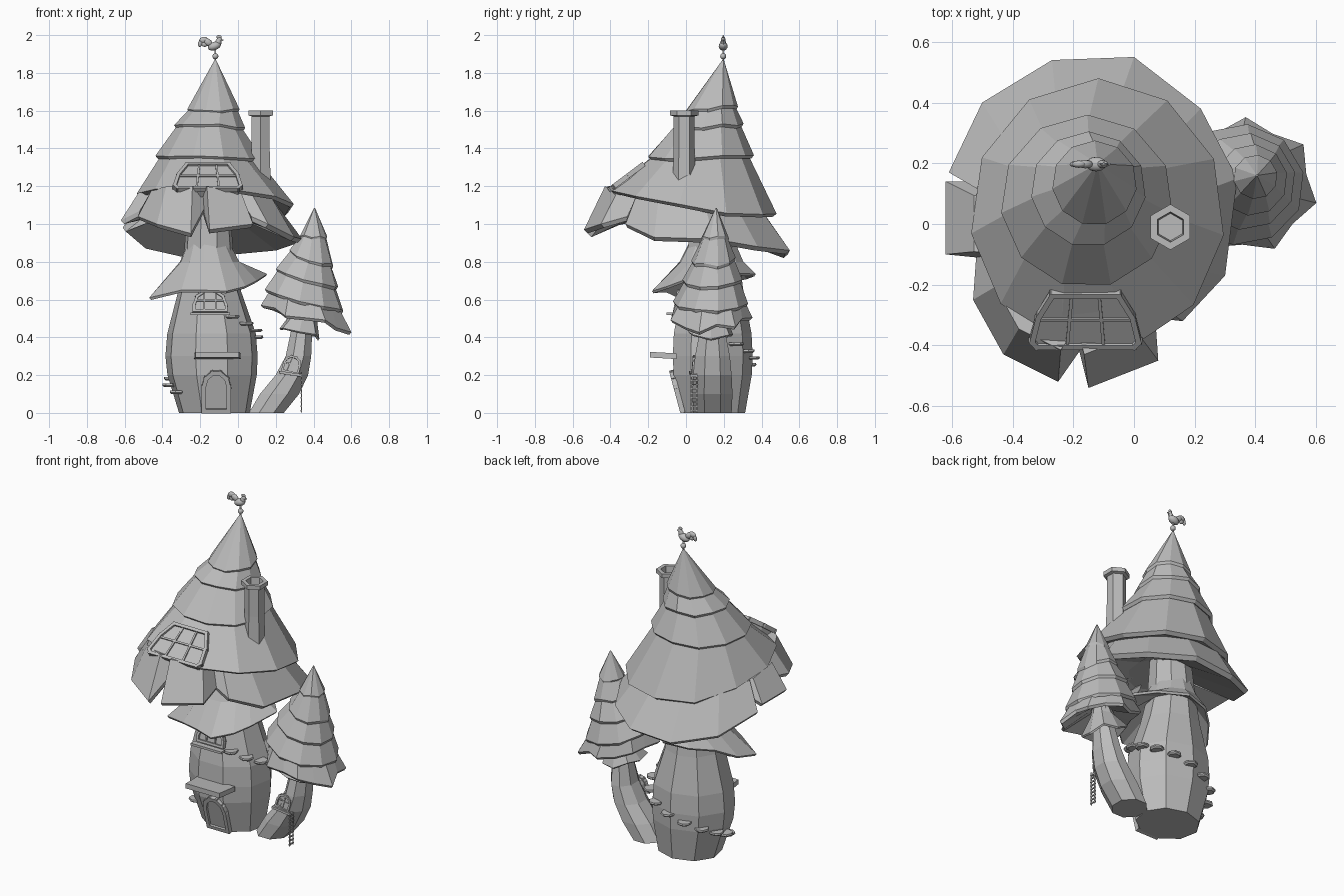
import bpy, bmesh, math, random
from math import sin, cos, pi, radians
from mathutils import Vector, Matrix

random.seed(4)
cube = bpy.data.objects.get("Cube")
if cube:
    bpy.data.objects.remove(cube, do_unlink=True)

stone = bpy.data.materials.new("plain_grey")
stone.use_nodes = True
stone.diffuse_color = (0.5, 0.5, 0.5, 1)
stone.node_tree.nodes["Principled BSDF"].inputs["Base Color"].default_value = (0.5, 0.5, 0.5, 1)


def finish(name, bm, smooth=False):
    bmesh.ops.recalc_face_normals(bm, faces=bm.faces)
    mesh = bpy.data.meshes.new(name)
    bm.to_mesh(mesh)
    bm.free()
    mesh.materials.append(stone)
    for p in mesh.polygons:
        p.use_smooth = smooth
    obj = bpy.data.objects.new(name, mesh)
    bpy.context.collection.objects.link(obj)
    return obj


def ring(n, c, rx, ry=None, tilt=(0, 0), jag=0, drop=0, phase=0):
    """Polygon ring; tilt slopes it, jag alternates the radius, drop jitters z."""
    ry = ry or rx
    pts = []
    for i in range(n):
        a = phase + 2 * pi * i / n
        k = 1 + (jag if i % 2 else -jag)
        x, y = rx * k * cos(a), ry * k * sin(a)
        z = c[2] + tilt[0] * x + tilt[1] * y + random.uniform(-drop, drop)
        pts.append(Vector((c[0] + x, c[1] + y, z)))
    return pts


def shrink(pts, s, dz=0):
    mid = sum(pts, Vector()) / len(pts)
    return [Vector((mid.x + (p.x - mid.x) * s, mid.y + (p.y - mid.y) * s, p.z + dz)) for p in pts]


def loft(name, rings):
    bm = bmesh.new()
    rows = [[bm.verts.new(p) for p in r] for r in rings]
    n = len(rows[0])
    for a, b in zip(rows, rows[1:]):
        for i in range(n):
            j = (i + 1) % n
            bm.faces.new((a[i], a[j], b[j], b[i]))
    bm.faces.new(rows[0])
    bm.faces.new(rows[-1])
    return finish(name, bm)


def tiers(name, n, tip, specs, phase):
    """Stacked overlapping cone tiers with thick lips."""
    top = ring(n, tip, 0.003, phase=phase)
    for k, (c, rx, ry, tilt, drop) in enumerate(specs):
        edge = ring(n, c, rx, ry, tilt=tilt, drop=drop, phase=phase)
        lip = shrink(edge, 0.95, -0.016)
        loft(f"{name}_tier_{k + 1}", [top, edge, lip, shrink(edge, 0.7, 0.03)])
        top = shrink(edge, 0.89, 0.004)


def beam(bm, a, b, w, h=None):
    a, b = Vector(a), Vector(b)
    d = b - a
    m = Matrix.Translation((a + b) / 2) @ d.to_track_quat("X", "Z").to_matrix().to_4x4()
    m = m @ Matrix.Diagonal((d.length + w, w, h or w, 1))
    bmesh.ops.create_cube(bm, size=1, matrix=m)


def panel(name, outline, bars, loc, pitch, w=0.016, depth=0.06, lean=0):
    """Framed opening: a backing slab, a beam frame and glazing bars."""
    bm = bmesh.new()
    front = [bm.verts.new((x, y, 0)) for x, y in outline]
    back = [bm.verts.new((x, y, -depth)) for x, y in outline]
    bm.faces.new(front)
    bm.faces.new(back)
    n = len(outline)
    for i in range(n):
        j = (i + 1) % n
        bm.faces.new((front[i], front[j], back[j], back[i]))
    for i in range(n):
        beam(bm, (*outline[i], 0), (*outline[(i + 1) % n], 0), w, 0.026)
    for a, b in bars:
        beam(bm, (*a, 0), (*b, 0), w * 0.6, 0.016)
    m = Matrix.Translation(loc) @ Matrix.Rotation(radians(lean), 4, "Y") @ Matrix.Rotation(radians(pitch), 4, "X")
    bmesh.ops.transform(bm, matrix=m, verts=bm.verts)
    return finish(name, bm)


# House stem, bulging near the ground
face_front = radians(-70)
stem = [(-.125, .145, 0, .19, .168), (-.137, .135, .2, .24, .213), (-.14, .135, .3, .248, .218),
        (-.14, .135, .42, .238, .212), (-.15, .135, .64, .17, .17), (-.155, .14, .82, .135, .14),
        (-.155, .13, 1.15, .11, .11)]
loft("house_stem", [ring(9, s[:3], s[3], s[4], phase=face_front) for s in stem])

# Flared skirt with hanging corners around the stem
skirt_edge = [Vector(p) for p in (
    (-.06, -.18, .645), (.04, -.1, .67), (.1, -.02, .7), (.155, .16, .735), (.06, .27, .74), (-.1, .37, .735),
    (-.25, .33, .72), (-.36, .23, .7), (-.44, .12, .64), (-.47, -.02, .61), (-.3, -.11, .65), (-.18, -.14, .65))]
spin = radians(-71)
loft("stem_skirt", [
    ring(12, (-.155, .13, 1.12), .07, phase=spin),
    ring(12, (-.16, .14, .93), .1, .11, phase=spin),
    ring(12, (-.15, .135, .8), .16, .172, phase=spin),
    skirt_edge, shrink(skirt_edge, .97, -.012),
    ring(12, (-.15, .135, .77), .14, phase=spin)])

# Main roof
tiers("roof", 11, (-.12, .197, 1.87), [
    ((-.13, .135, 1.615), .14, .14, (0, .05), .012),
    ((-.15, .115, 1.52), .19, .19, (0, 0), .012),
    ((-.155, .075, 1.355), .285, .285, (0, 0), .01),
    ((-.12, .03, 1.115), .42, .45, (-.06, -.16), .012)], radians(-74))

# Drooping eave petals continuing the last tier
eave = [Vector(p) for p in (
    (0, .55, .86), (.22, .38, .88), (.34, .15, .92), (.3, -.17, .93), (.16, -.32, 1), (.07, -.31, 1.04),
    (.08, -.45, 1), (-.15, -.54, .97), (-.18, -.42, 1.08), (-.25, -.52, .95), (-.43, -.43, 1),
    (-.53, -.25, 1.04), (-.52, -.11, 1.07), (-.62, -.1, 1.02), (-.62, .14, 1.02), (-.52, .14, 1.05),
    (-.61, .17, .98), (-.5, .4, .89), (-.27, .54, .84))]
inner = shrink(eave, .77)
low = shrink(eave, .33)
for p in inner:
    p.z = 1.12 - .16 * p.y - .06 * p.x
for p in low:
    p.z = 1.07
loft("roof_eave", [inner, eave, shrink(eave, .96, -.02), low])

# Chimney with hollow hexagonal cap
flue = [(1.2, .062), (1.4, .055), (1.57, .055), (1.575, .075), (1.6, .075), (1.6, .05), (1.55, .045)]
loft("chimney", [ring(6, (.12, -.01, z), r, phase=pi / 6) for z, r in flue])

# Roof window
panel("roof_window", [(-.16, 0), (.16, 0), (.175, .02), (.155, .12), (.11, .21), (-.11, .21), (-.155, .12), (-.175, .02)],
      [((-.16, .11), (.16, .11)), ((-.06, 0), (-.045, .21)), ((.06, 0), (.045, .21))],
      (-.16, -.4, 1.185), 37, w=.018)


def arch(w, straight, h, n=5):
    pts = [(-w, 0), (w, 0)]
    return pts + [(w * cos(pi * i / n), straight + (h - straight) * sin(pi * i / n)) for i in range(n + 1)]


# Door, front window and tree window
panel("front_door", arch(.066, .13, .21), [], (-.115, -.02, .012), 105, w=.022)
panel("front_window", arch(.085, .03, .11),
      [((-.08, .055), (.08, .055)), ((-.03, 0), (-.03, .1)), ((.03, 0), (.03, .1))],
      (-.148, -.055, .54), 79, w=.014)
panel("tree_window", arch(.042, .045, .085), [((0, 0), (0, .085)), ((-.04, .045), (.04, .045))],
      (.275, .043, .215), 86, w=.011, lean=14)

# Balcony shelf and window sills
bm = bmesh.new()
beam(bm, (-.22, -.125, .3), (0, -.125, .3), .03, .03)
for v in bm.verts:
    v.co.y = -.19 if v.co.y < -.125 else -.05
    if v.co.y < -.1:
        v.co.x = -.11 + (v.co.x + .11) * .92
        v.co.z += .008
finish("balcony", bm)
for name, a, b in (("window_sill", (-.235, -.085, .525), (-.06, -.085, .525)),
                   ("tree_window_sill", (.235, .035, .213), (.32, .04, .2))):
    bm = bmesh.new()
    beam(bm, a, b, .035, .014)
    finish(name, bm)

# Spiral of steps round the back of the stem
for i in range(12):
    t = i / 11
    a = radians(208 - 268 * t)
    z = .1 + .4 * t
    r = .245 - .9 * (z - .3) ** 2
    c = (-.138 + r * cos(a), .135 + (r - .03) * sin(a), z)
    loft(f"step_{i + 1}", [ring(7, c, .032, phase=a), ring(7, (*c[:2], z + .008), .042, phase=a),
                           ring(7, (*c[:2], z + .018), .04, phase=a)])

# Leaning tree trunk
trunk = [(.15, 0, .1, .11), (.22, .1, .112, .115), (.285, .2, .093, .11), (.32, .3, .073, .1),
         (.335, .42, .062, .075), (.36, .62, .045, .05)]
loft("tree_trunk", [ring(8, (x, .14, z), rx, ry, phase=pi / 8) for x, z, rx, ry in trunk])

# Small skirt under the tree crown
cuff = ring(8, (.325, .13, .425), .115, .13, tilt=(-.25, 0), jag=.08, drop=.015)
loft("tree_skirt", [ring(8, (.36, .14, .6), .045), ring(8, (.345, .14, .52), .07), cuff,
                    shrink(cuff, .93, -.008), ring(8, (.335, .14, .49), .05)])

# Tree crown
tiers("tree", 10, (.405, .16, 1.085), [
    ((.4, .155, .935), .073, .073, (-.1, 0), .012),
    ((.388, .145, .815), .118, .118, (-.3, 0), .014),
    ((.365, .14, .71), .168, .16, (-.28, 0), .014),
    ((.35, .13, .595), .212, .2, (-.25, 0), .014)], .2)
fringe = ring(14, (.362, .125, .505), .228, .21, tilt=(-.25, 0), jag=.08, drop=.02, phase=.2)
crown = ring(14, (.352, .13, .605), .185, .175, tilt=(-.25, 0), phase=.2)
loft("tree_eave", [crown, fringe, shrink(fringe, .95, -.014), ring(14, (.35, .135, .56), .06, phase=.2)])

# Rope ladder
bm = bmesh.new()
for y in (.027, .058):
    beam(bm, (.335, y, .004), (.335, y, .21), .005)
for i in range(9):
    z = .012 + i * .023
    beam(bm, (.335, .025, z), (.335, .06, z), .007)
finish("rope_ladder", bm)

# Weathervane: pole, ball and rooster
bm = bmesh.new()
beam(bm, (-.12, .197, 1.84), (-.12, .197, 1.93), .008)
blobs = [((-.12, 1.888), (.016, .016, .016), 0), ((-.125, 1.942), (.036, .024, .022), -20),
         ((-.105, 1.96), (.016, .013, .026), 15), ((-.098, 1.976), (.014, .011, .012), 0),
         ((-.1, 1.99), (.014, .005, .01), 0), ((-.084, 1.974), (.009, .004, .004), 0),
         ((-.092, 1.96), (.005, .004, .009), 0), ((-.16, 1.963), (.028, .014, .018), 35),
         ((-.182, 1.974), (.024, .012, .017), -10), ((-.199, 1.957), (.012, .009, .02), 15),
         ((-.178, 1.952), (.018, .01, .014), 10)]
for (x, z), size, turn in blobs:
    m = Matrix.Translation((x, .197, z)) @ Matrix.Rotation(radians(turn), 4, "Y") @ Matrix.Diagonal((*size, 1))
    bmesh.ops.create_uvsphere(bm, u_segments=12, v_segments=8, radius=1, matrix=m)
finish("rooster_weathervane", bm, smooth=True)
